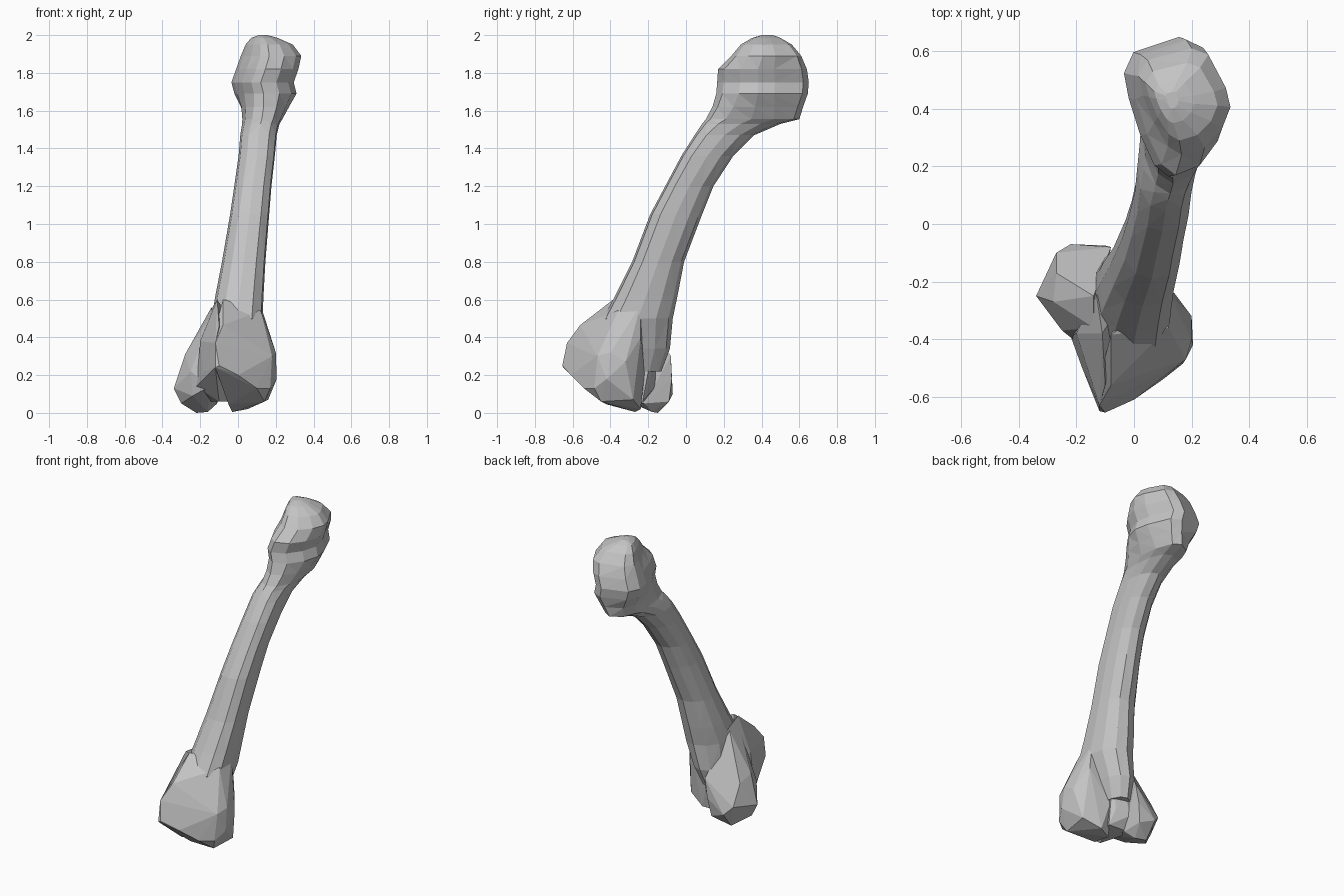
import bpy, bmesh, math

bone = bpy.data.materials.new("bone grey")
bone.diffuse_color = (0.55, 0.55, 0.55, 1)


def finish(name, bm):
    bmesh.ops.recalc_face_normals(bm, faces=bm.faces)
    mesh = bpy.data.meshes.new(name)
    bm.to_mesh(mesh)
    bm.free()
    mesh.materials.append(bone)
    ob = bpy.data.objects.new(name, mesh)
    bpy.context.collection.objects.link(ob)
    return ob


def hull(name, points):
    bm = bmesh.new()
    for p in points:
        bm.verts.new(p)
    res = bmesh.ops.convex_hull(bm, input=bm.verts)
    junk = set(res["geom_interior"]) | set(res["geom_unused"])
    bmesh.ops.delete(bm, geom=[v for v in junk if isinstance(v, bmesh.types.BMVert)],
                     context='VERTS')
    return finish(name, bm)


# Outlines in a unit square, listed counter-clockwise from the right
SIDES = 12
shaft_outline = [(1, .5), (.93, .76), (.75, .94), (.5, 1), (.24, .92), (.06, .74),
                 (0, .5), (.05, .24), (.23, .06), (.5, 0), (.79, .04), (.97, .2)]
head_outline = [(1, .45), (.95, .63), (.76, .94), (.58, 1), (.1, .89), (0, .74),
                (.05, .56), (.17, .3), (.32, .08), (.47, 0), (.72, .07), (.91, .25)]


def section(z, x0, x1, y0, y1):
    # The shaft outline changes gradually into the skewed outline of the head
    t = min(1, max(0, (z - 1.5) / 0.2))
    ring = []
    for (a, b), (c, d) in zip(shaft_outline, head_outline):
        u, v = a + (c - a) * t, b + (d - b) * t
        ring.append((x0 + (x1 - x0) * u, y0 + (y1 - y0) * v, z))
    return ring


# Shaft and head: height, left, right, front, back
levels = [
    (0.22, -.14, .02, -.40, -.13), (0.34, -.15, .07, -.42, -.085),
    (0.50, -.14, .13, -.44, -.07), (0.62, -.12, .135, -.375, -.045),
    (0.80, -.085, .145, -.285, -.01), (1.05, -.042, .165, -.19, .085),
    (1.20, -.02, .177, -.11, .145), (1.36, .003, .195, -.025, .25),
    (1.47, .012, .205, .045, .36), (1.53, .02, .22, .085, .50),
    (1.555, .02, .235, .105, .60), (1.62, .01, .27, .14, .62),
    (1.69, -.02, .31, .16, .645), (1.75, -.035, .295, .165, .65),
    (1.82, -.01, .32, .17, .64), (1.89, .015, .335, .24, .61),
    (1.95, .04, .29, .29, .56), (1.985, .07, .21, .35, .50),
    (2.00, .11, .155, .40, .46),
]
bm = bmesh.new()
rings = [[bm.verts.new(p) for p in section(*lv)] for lv in levels]
for lo, hi in zip(rings, rings[1:]):
    for i in range(SIDES):
        j = (i + 1) % SIDES
        bm.faces.new((lo[i], lo[j], hi[j], hi[i]))
bm.faces.new(rings[0][::-1])
bm.faces.new(rings[-1])
bmesh.ops.triangulate(bm, faces=bm.faces)
shaft = finish("bone_shaft_and_head", bm)

# Wide wedge at the front and right of the lower joint
right_condyle = hull("right_condyle", [
    (-.12, -.65, .24), (-.10, -.655, .25), (-.12, -.63, .37), (-.08, -.56, .465),
    (-.10, -.46, .525), (-.08, -.385, .60), (0, -.61, .20), (.10, -.54, .13),
    (.17, -.485, .13), (.18, -.47, .30),
    (.20, -.40, .32), (.205, -.42, .18), (.20, -.32, .27), (.14, -.24, .40),
    (.12, -.24, .57), (.12, -.36, .54), (.14, -.45, .06), (.16, -.28, .07),
    (-.03, -.27, .005), (-.05, -.42, .045), (.05, -.24, .02), (0, -.22, .20)])

# Block that bridges the two condyles below the shaft
joint_core = hull("joint_core", [
    (-.12, -.65, .24), (-.12, -.63, .37), (-.10, -.56, .46), (-.11, -.46, .52),
    (-.11, -.38, .60), (-.18, -.50, .22), (-.22, -.39, .14), (-.20, -.38, .38),
    (-.16, -.22, .06), (0, -.23, .06), (-.10, -.43, .06), (-.12, -.16, .14),
    (-.02, -.19, .16), (.02, -.17, .38), (-.12, -.16, .42), (-.13, -.25, .57)])

# Rounded knuckle at the back left of the lower joint
left_condyle = hull("left_condyle", [
    (-.34, -.25, .13), (-.28, -.27, .31), (-.27, -.17, .28), (-.27, -.10, .15),
    (-.22, -.07, .10), (-.10, -.075, .18), (-.08, -.08, .30), (-.12, -.09, .06),
    (-.22, -.15, .0), (-.16, -.18, .005), (-.11, -.22, .05), (-.30, -.25, .05),
    (-.24, -.37, .09), (-.15, -.45, .14), (-.25, -.37, .22), (-.22, -.30, .385),
    (-.14, -.36, .52), (-.14, -.25, .56)])

# Merge the lower joint into the shaft
bpy.context.view_layer.objects.active = shaft
for part in (joint_core, right_condyle, left_condyle):
    mod = shaft.modifiers.new("join", 'BOOLEAN')
    mod.operation = 'UNION'
    mod.solver = 'EXACT'
    mod.object = part
    bpy.ops.object.modifier_apply(modifier=mod.name)
    bpy.data.objects.remove(part)
shaft.name = "leg_bone"
